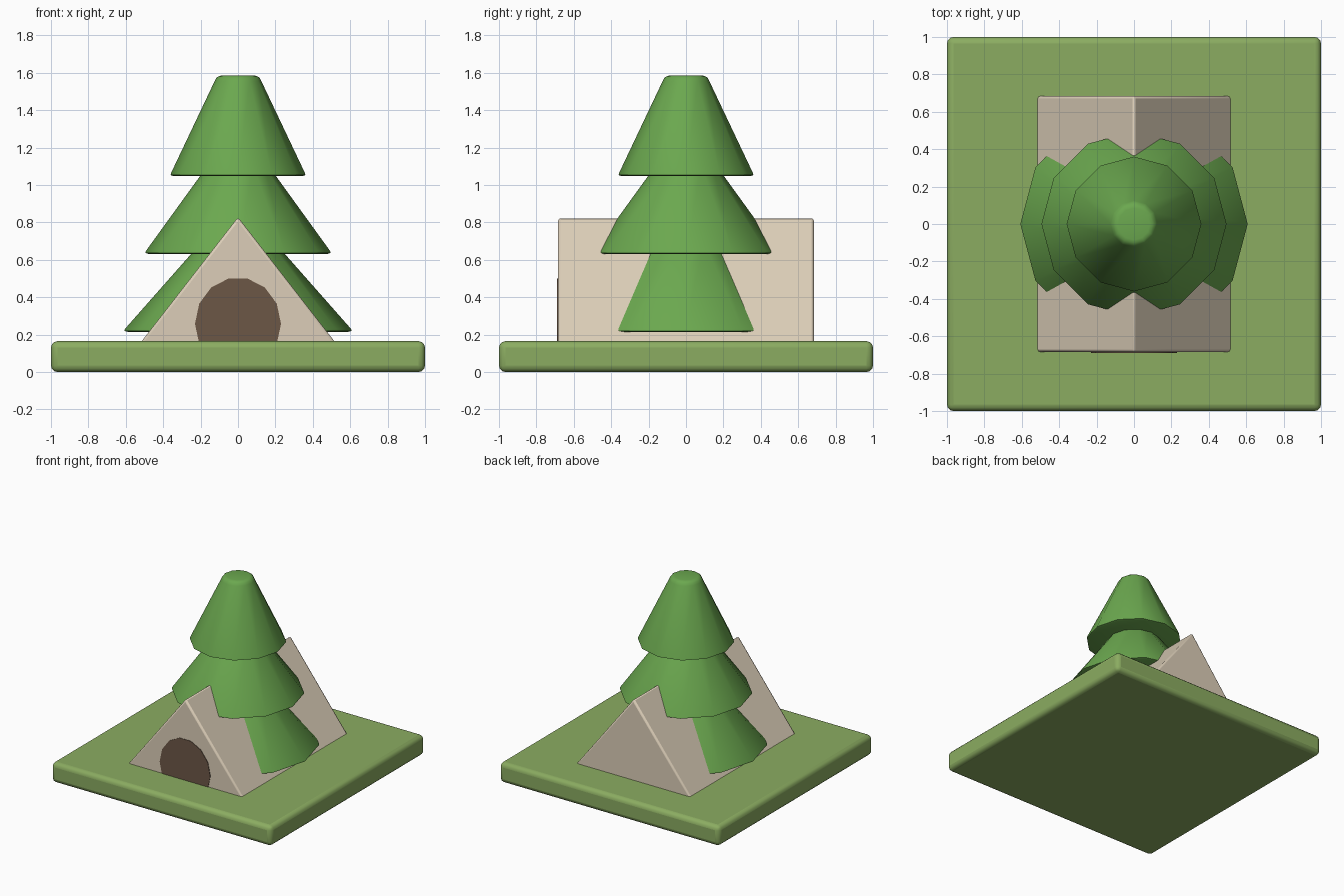
import bpy, bmesh, math

if "Cube" in bpy.data.objects:
    bpy.data.objects.remove(bpy.data.objects["Cube"])


def material(name, rgb):
    m = bpy.data.materials.new(name)
    lin = [((c / 255 + 0.055) / 1.055) ** 2.4 for c in rgb]
    m.diffuse_color = (*lin, 1)
    m.use_nodes = True
    m.node_tree.nodes["Principled BSDF"].inputs["Base Color"].default_value = m.diffuse_color
    return m


GRASS = material("grass green", (139, 172, 97))
LEAF = material("tree green", (107, 168, 79))
CANVAS = material("tent beige", (220, 206, 184))
BROWN = material("dark brown", (108, 87, 70))


def finish(name, bm, mat, bevel=0, segments=2):
    bmesh.ops.recalc_face_normals(bm, faces=bm.faces[:])
    mesh = bpy.data.meshes.new(name)
    bm.to_mesh(mesh)
    bm.free()
    mesh.materials.append(mat)
    ob = bpy.data.objects.new(name, mesh)
    bpy.context.collection.objects.link(ob)
    if bevel:
        mod = ob.modifiers.new("soft edges", 'BEVEL')
        mod.width = bevel
        mod.segments = segments
        mod.limit_method = 'ANGLE'
        mod.angle_limit = math.radians(40)
    bpy.ops.object.select_all(action='DESELECT')
    ob.select_set(True)
    bpy.context.view_layer.objects.active = ob
    bpy.ops.object.shade_smooth_by_angle(angle=math.radians(32))
    return ob


def loft(name, rings, mat, **kw):
    """Skin a list of equal-sized point rings and cap both ends."""
    bm = bmesh.new()
    loops = [[bm.verts.new(p) for p in ring] for ring in rings]
    n = len(loops[0])
    for a, b in zip(loops, loops[1:]):
        for i in range(n):
            j = (i + 1) % n
            bm.faces.new((a[i], a[j], b[j], b[i]))
    bm.faces.new(loops[0])
    bm.faces.new(loops[-1])
    return finish(name, bm, mat, **kw)


def lathe(name, profile, mat, sides=12):
    turns = [2 * math.pi * i / sides for i in range(sides)]
    rings = [[(r * math.cos(a), r * math.sin(a), z) for a in turns] for r, z in profile]
    return loft(name, rings, mat)


# Grass base slab
square = [(-1, -1), (1, -1), (1, 1), (-1, 1)]
loft("grass_base", [[(x, y, z) for x, y in square] for z in (0, 0.165)],
     GRASS, bevel=0.035, segments=3)

# Ridge tent, running front to back
triangle = [(-0.64, 0.004), (0.64, 0.004), (0, 0.828)]
loft("tent", [[(x, y, z) for x, z in triangle] for y in (-0.685, 0.685)],
     CANVAS, bevel=0.014)

# Tent doorway on the front
arc = [2 * math.pi * i / 14 for i in range(14)]
loft("doorway", [[(0.23 * math.cos(a), y, 0.258 + 0.248 * math.sin(a)) for a in arc]
                 for y in (-0.689, -0.680)], BROWN)

# Tree trunk
lathe("trunk", [(0.07, 0.002), (0.07, 0.3)], BROWN)

# Foliage tiers, from the ground up
lathe("lower_foliage", [(0.59, 0.215), (0.608, 0.22), (0.605, 0.23), (0.19, 0.70)], LEAF)
lathe("middle_foliage", [(0.48, 0.632), (0.495, 0.637), (0.492, 0.648), (0.165, 1.10)], LEAF)
lathe("upper_foliage", [(0.345, 1.048), (0.36, 1.053), (0.358, 1.064), (0.125, 1.555),
                        (0.116, 1.573), (0.10, 1.583), (0.085, 1.586)], LEAF)
